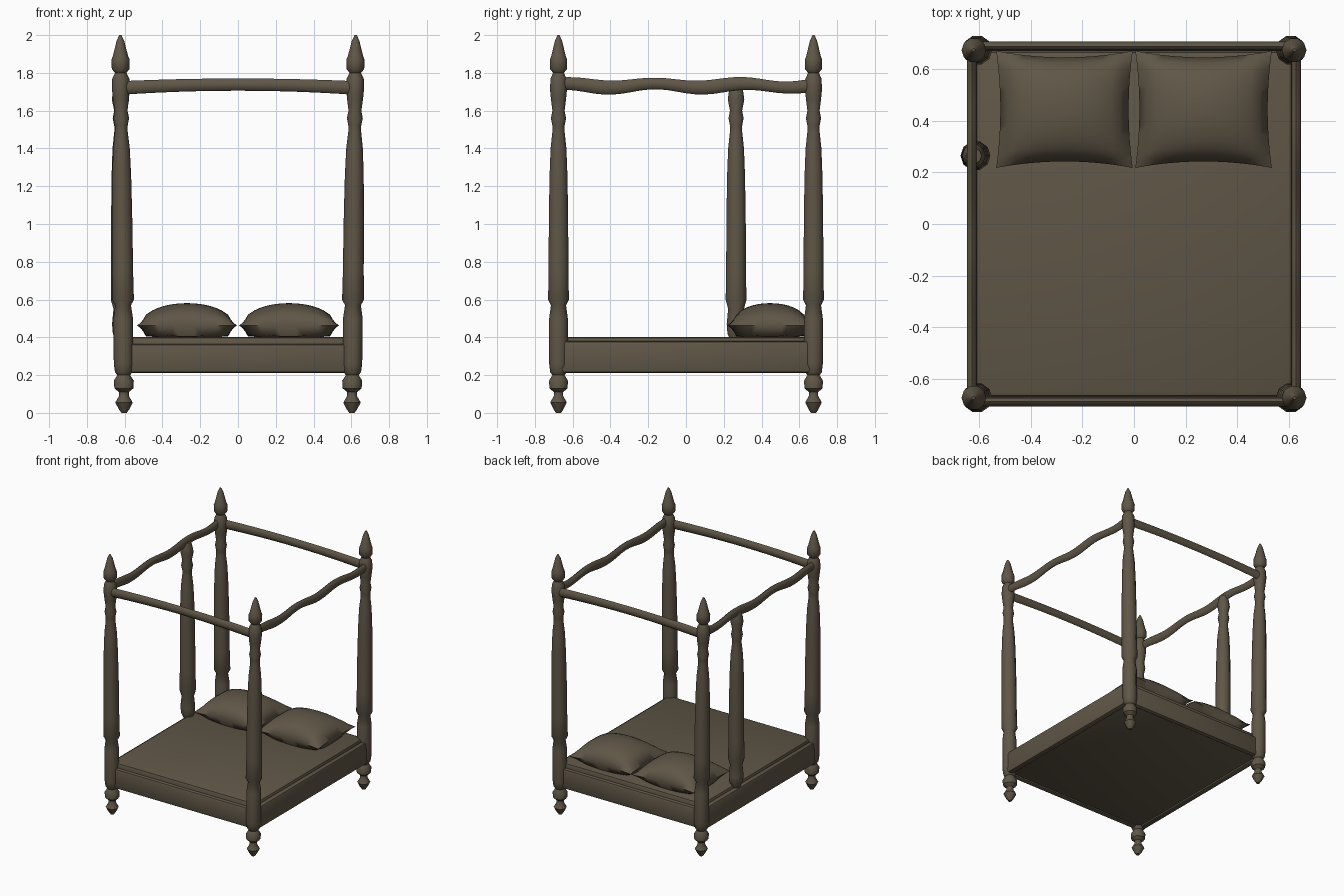
import bpy, bmesh, math

cube = bpy.data.objects.get("Cube")
if cube:
    bpy.data.objects.remove(cube)

wood = bpy.data.materials.new("dark olive brown")
wood.use_nodes = True
COLOUR = (0.115, 0.093, 0.062, 1)
wood.diffuse_color = COLOUR
wood.node_tree.nodes["Principled BSDF"].inputs["Base Color"].default_value = COLOUR


def finish(name, bm, angle=40):
    bmesh.ops.recalc_face_normals(bm, faces=bm.faces)
    mesh = bpy.data.meshes.new(name)
    bm.to_mesh(mesh)
    bm.free()
    mesh.materials.append(wood)
    ob = bpy.data.objects.new(name, mesh)
    bpy.context.collection.objects.link(ob)
    bpy.ops.object.select_all(action='DESELECT')
    ob.select_set(True)
    bpy.context.view_layer.objects.active = ob
    bpy.ops.object.shade_smooth_by_angle(angle=math.radians(angle))
    return ob


def skin(bm, rings):
    """Bridge equal vertex rings into a closed tube."""
    loops = [[bm.verts.new(p) for p in ring] for ring in rings]
    n = len(loops[0])
    for a, b in zip(loops, loops[1:]):
        for i in range(n):
            j = (i + 1) % n
            bm.faces.new((a[i], a[j], b[j], b[i]))
    bm.faces.new(loops[0])
    bm.faces.new(loops[-1])


def post(name, profile, x, y, lean=0.0, sides=10):
    rings = []
    for z, r in profile:
        cx = x + lean * z / 2
        rings.append([(cx + r * math.cos(math.tau * i / sides),
                       y + r * math.sin(math.tau * i / sides), z)
                      for i in range(sides)])
    bm = bmesh.new()
    skin(bm, rings)
    return finish(name, bm)


def rail(name, axis, half, offset, path, thick=0.019, tall=0.036, steps=16, sides=8):
    """Rounded canopy rail; path(t) gives height and swelling for t in -1..1."""
    rings = []
    for s in range(steps + 1):
        t = 2 * s / steps - 1
        z, swell = path(t)
        ring = []
        for i in range(sides):
            a = math.tau * i / sides
            u = offset + thick * math.cos(a)
            h = z + tall * swell * math.sin(a)
            ring.append((t * half, u, h) if axis == 'x' else (u, t * half, h))
        rings.append(ring)
    bm = bmesh.new()
    skin(bm, rings)
    return finish(name, bm, 50)


def box(name, centre, size, bevel):
    bm = bmesh.new()
    bmesh.ops.create_cube(bm, size=1)
    for v in bm.verts:
        v.co = [c + k * s for c, k, s in zip(centre, v.co, size)]
    bmesh.ops.bevel(bm, geom=bm.edges[:], offset=bevel, segments=2,
                    profile=0.5, affect='EDGES')
    return finish(name, bm)


def pillow(name, cx, cy, hx, hy, n=14):
    """Cushion with pinched corners, slightly hollow edges and a flat base."""
    bm = bmesh.new()
    bmesh.ops.create_grid(bm, x_segments=n, y_segments=n, size=1)
    low = bmesh.ops.duplicate(bm, geom=bm.faces[:])["geom"]
    under = {g for g in low if isinstance(g, bmesh.types.BMVert)}
    for v in bm.verts:
        u, w = v.co.x, v.co.y
        full = max(0, (1 - u * u) * (1 - w * w))
        x = cx + hx * u * (1 - 0.06 * (1 - w * w) * u * u)
        y = cy + hy * w * (1 - 0.11 * (1 - u * u) * w * w)
        z = 0.463 + (-min(0.06, 0.13 * full ** 0.6) if v in under
                     else 0.118 * full ** 0.55)
        v.co = (x, y, z)
    bmesh.ops.remove_doubles(bm, verts=bm.verts[:], dist=0.0005)
    return finish(name, bm, 60)


# Turned corner posts with feet and finials
SHAFT = [(0.6, 0.058), (0.75, 0.055), (1.0, 0.054), (1.25, 0.05), (1.4, 0.044),
         (1.49, 0.034), (1.52, 0.034), (1.56, 0.042), (1.6, 0.034)]
FOOT = [(0, 0.014), (0.02, 0.028), (0.055, 0.046), (0.09, 0.026), (0.11, 0.026),
        (0.13, 0.05), (0.17, 0.053), (0.2, 0.034), (0.215, 0.046), (0.26, 0.052),
        (0.5, 0.052), (0.57, 0.042)]
FINIAL = [(1.66, 0.042), (1.71, 0.047), (1.77, 0.045), (1.8, 0.03), (1.82, 0.047),
          (1.87, 0.048), (1.89, 0.04), (1.97, 0.02), (2.0, 0.006)]
for fb, y in (("front", -0.675), ("back", 0.675)):
    for side, sx in (("left", 1), ("right", -1)):
        post(f"{fb}_{side}_post", FOOT + SHAFT + FINIAL, sx * 0.603, y, sx * 0.02)

# Extra post standing beside the pillows
post("side_post", [(0.38, 0.03), (0.42, 0.048), (0.47, 0.052), (0.55, 0.044)]
     + SHAFT + [(1.66, 0.046), (1.7, 0.04), (1.74, 0.03)], -0.612, 0.265, -0.012)

# Canopy rails: gently arched across, rippled along the sides
for name, y in (("front", -0.69), ("back", 0.69)):
    rail(name + "_canopy_rail", 'x', 0.62, y,
         lambda t: (1.738 - 0.018 * t * t, 0.9 + 0.1 * t * t))
for name, sx in (("left", 1), ("right", -1)):
    rail(name + "_canopy_rail", 'y', 0.675, sx * 0.63,
         lambda t: (1.733 + 0.011 * math.cos(9 * t + 2.2), 0.95 + 0.1 * math.sin(7 * t)),
         steps=28)

# Bed frame boards and mattress
for name, s in (("front", -1), ("back", 1)):
    box(name + "_board", (0, s * 0.675, 0.288), (1.2, 0.045, 0.155), 0.018)
for name, s in (("left", 1), ("right", -1)):
    box(name + "_board", (s * 0.622, 0, 0.295), (0.05, 1.35, 0.17), 0.018)
box("mattress", (0, 0, 0.313), (1.23, 1.345, 0.18), 0.02)

# Pillows
for name, s in (("left", 1), ("right", -1)):
    pillow(name + "_pillow", s * 0.27, 0.445, 0.265, 0.227)
